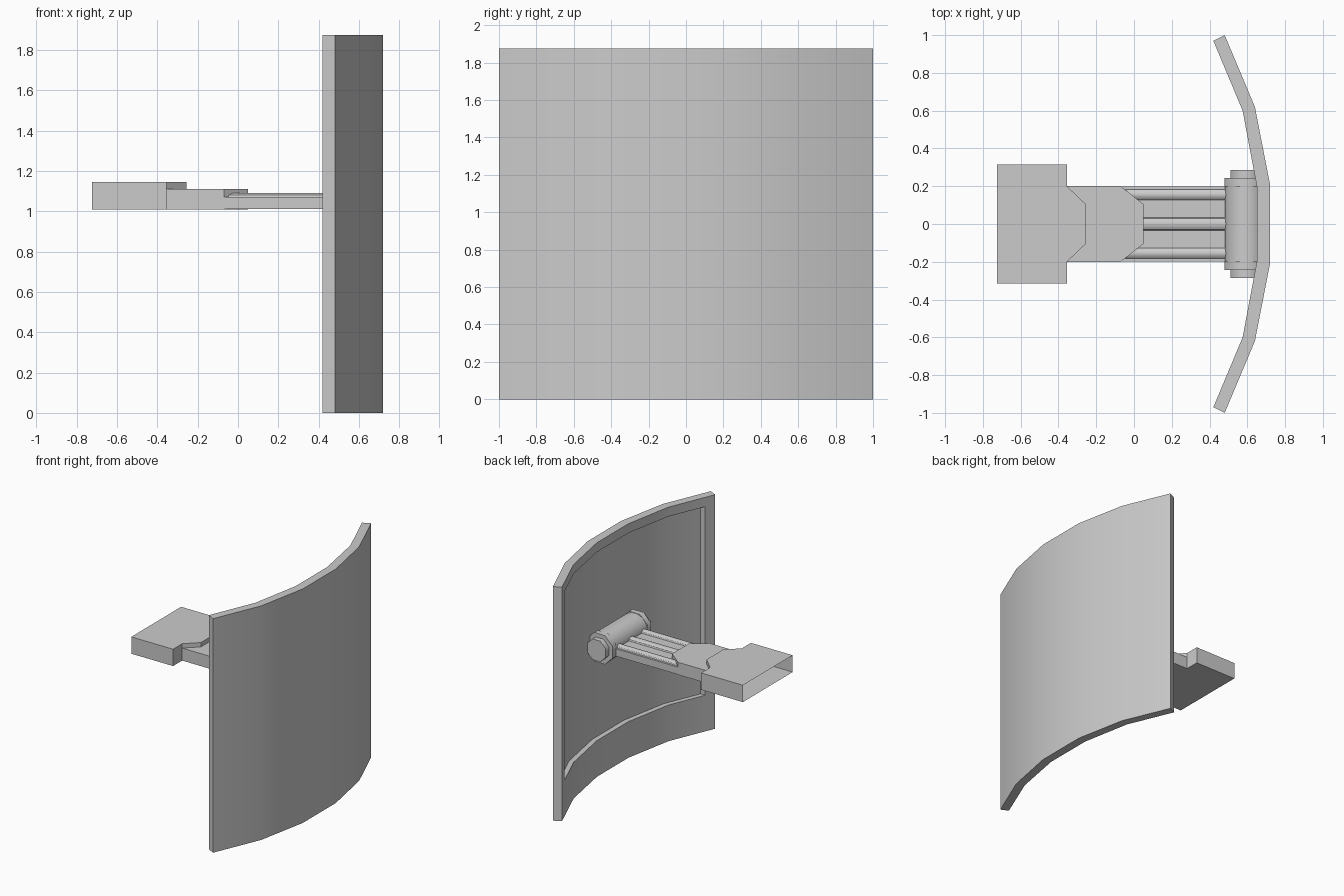
import bpy, bmesh, math
from mathutils import Matrix

cube = bpy.data.objects.get("Cube")
if cube:
    bpy.data.objects.remove(cube, do_unlink=True)

grey = bpy.data.materials.new("light_grey")
grey.use_nodes = True
colour = (0.6, 0.6, 0.6, 1)
grey.diffuse_color = colour
grey.node_tree.nodes["Principled BSDF"].inputs["Base Color"].default_value = colour


def finish(name, bm):
    bmesh.ops.recalc_face_normals(bm, faces=bm.faces)
    mesh = bpy.data.meshes.new(name)
    bm.to_mesh(mesh)
    bm.free()
    mesh.materials.append(grey)
    obj = bpy.data.objects.new(name, mesh)
    bpy.context.collection.objects.link(obj)
    bpy.ops.object.select_all(action='DESELECT')
    obj.select_set(True)
    bpy.context.view_layer.objects.active = obj
    bpy.ops.object.shade_smooth_by_angle(angle=math.radians(50 if "hinge" in name else 30))
    return obj


def mirrored(half):
    """Mirror an outline across y = 0, keeping it in order."""
    return half + [(x, -y) for x, y in reversed(half)]


def prism(name, half, z0, z1, open_end=False):
    bm = bmesh.new()
    outline = mirrored(half)
    low = [bm.verts.new((x, y, z0)) for x, y in outline]
    high = [bm.verts.new((x, y, z1)) for x, y in outline]
    bm.faces.new(low)
    bm.faces.new(high)
    n = len(outline)
    for i in range(n - 1 if open_end else n):
        j = (i + 1) % n
        bm.faces.new((low[i], low[j], high[j], high[i]))
    return finish(name, bm)


def cylinder(name, radius, length, x, y, z, sides=8):
    bm = bmesh.new()
    turn = Matrix.Rotation(math.pi / 2, 4, 'X') @ Matrix.Rotation(math.pi / sides, 4, 'Z')
    bmesh.ops.create_cone(bm, cap_ends=True, segments=sides, radius1=radius,
                          radius2=radius, depth=length,
                          matrix=Matrix.Translation((x, y, z)) @ turn)
    return finish(name, bm)


# Curved panel with a shallow recess on its hollow side
inner = mirrored([(0.42, 0.97), (0.4535, 0.89), (0.575, 0.60), (0.65, 0.20)])
outer = mirrored([(0.48, 1.0), (0.64, 0.62), (0.72, 0.21)])
loop = inner + outer[::-1]
levels = [0, 0.29, 1.80, 1.875]
bm = bmesh.new()
rows = [[bm.verts.new((x, y, z)) for x, y in loop] for z in levels]
bm.faces.new(rows[0])
bm.faces.new(rows[-1])
recess = []
for r in range(len(levels) - 1):
    for i in range(len(loop)):
        j = (i + 1) % len(loop)
        face = bm.faces.new((rows[r][i], rows[r][j], rows[r + 1][j], rows[r + 1][i]))
        if r == 1 and 1 <= i < len(inner) - 2:
            recess.append(face)
bmesh.ops.recalc_face_normals(bm, faces=bm.faces)
pushed = bmesh.ops.extrude_face_region(bm, geom=recess)["geom"]
bmesh.ops.translate(bm, vec=(0.04, 0, 0),
                    verts=[v for v in pushed if isinstance(v, bmesh.types.BMVert)])
leftover = [f for f in recess if f.is_valid]
if leftover:
    bmesh.ops.delete(bm, geom=leftover, context='FACES_ONLY')
finish("curved_panel", bm)

# Hollow end block, open at its outer end
base = 1.01
prism("end_block", [(-0.725, 0.315), (-0.355, 0.315), (-0.355, 0.2), (-0.255, 0.105)],
      base, 1.145, open_end=True)

# Raised sleeve and thin arm
prism("arm_sleeve", [(-0.355, 0.2), (-0.07, 0.2), (0.05, 0.105)], base, 1.11)
prism("arm_plate", [(-0.1, 0.199), (0.53, 0.199)], base + 0.001, 1.07)

# Rounded ribs along the arm
for name, y, half_width in (("left_rib", 0.155, 0.028), ("middle_rib", 0, 0.035),
                            ("right_rib", -0.155, 0.028)):
    bm = bmesh.new()
    ends = []
    for x in (-0.06, 0.52):
        arc = [math.pi * k / 6 for k in range(7)]
        ends.append([bm.verts.new((x, y + half_width * math.cos(a),
                                   1.069 + 0.023 * math.sin(a))) for a in arc])
        bm.faces.new(ends[-1])
    for i in range(7):
        j = (i + 1) % 7
        bm.faces.new((ends[0][i], ends[0][j], ends[1][j], ends[1][i]))
    finish(name, bm)

# Hinge barrel, collars and pin
hx, hz = 0.595, 1.06
cylinder("hinge_barrel", 0.115, 0.42, hx, 0, hz, 16)
for side, sign in (("left", 1), ("right", -1)):
    cylinder(side + "_hinge_collar", 0.125, 0.045, hx, sign * 0.222, hz)
cylinder("hinge_pin", 0.09, 0.57, hx, 0, hz)
